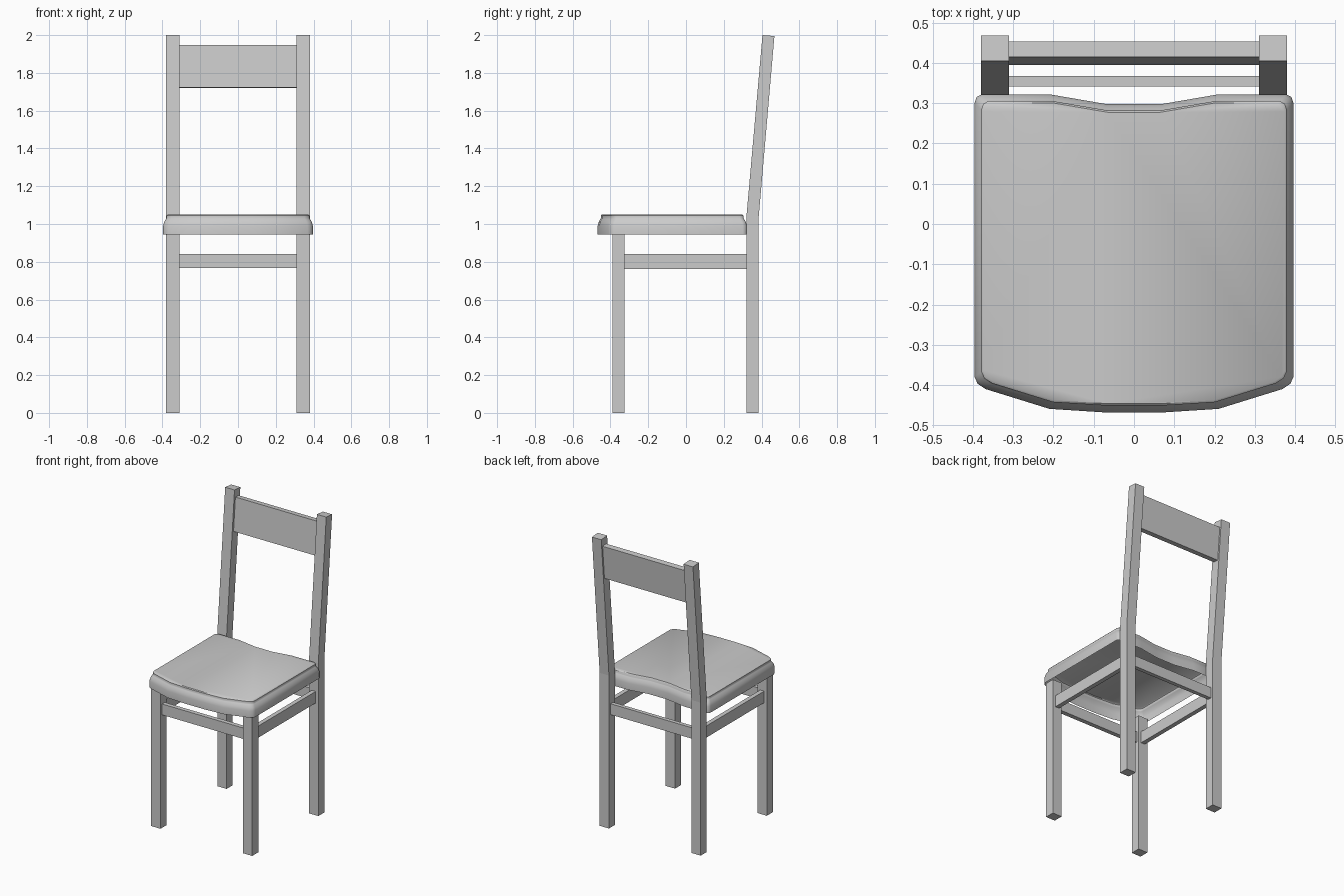
import bpy, bmesh, math

if "Cube" in bpy.data.objects:
    bpy.data.objects.remove(bpy.data.objects["Cube"])


def loft(name, rings, open_bottom=False):
    """Skin through matching rings of points, capped at the ends."""
    bm = bmesh.new()
    vs = [[bm.verts.new(p) for p in r] for r in rings]
    n = len(vs[0])
    for a, b in zip(vs, vs[1:]):
        for i in range(n):
            j = (i + 1) % n
            bm.faces.new((a[i], a[j], b[j], b[i]))
    if not open_bottom:
        bm.faces.new(vs[0][::-1])
    bm.faces.new(vs[-1])
    bmesh.ops.recalc_face_normals(bm, faces=bm.faces)
    me = bpy.data.meshes.new(name)
    bm.to_mesh(me)
    bm.free()
    ob = bpy.data.objects.new(name, me)
    bpy.context.collection.objects.link(ob)
    return ob


def side_profile(name, yz, x0, x1):
    """Side outline (y, z) extruded along x."""
    return loft(name, [[(x, y, z) for y, z in yz] for x in (x0, x1)])


def box(name, x0, x1, y0, y1, z0, z1):
    return side_profile(name, [(y0, z0), (y1, z0), (y1, z1), (y0, z1)], x0, x1)


# Legs and side stretchers, left and right
back_profile = [(0.32, 0), (0.385, 0), (0.385, 1.04),
                (0.468, 1.995), (0.405, 2.0), (0.32, 1.04)]
for side, s in (("left", -1), ("right", 1)):
    box("front_leg_" + side, s * 0.31, s * 0.38, -0.39, -0.325, 0, 0.95)
    side_profile("back_leg_" + side, back_profile, s * 0.31, s * 0.38)
    box("side_stretcher_" + side, s * 0.33, s * 0.36, -0.325, 0.32, 0.763, 0.842)

# Front and back stretchers
box("front_stretcher", -0.31, 0.31, -0.373, -0.343, 0.768, 0.842)
box("back_stretcher", -0.31, 0.31, 0.341, 0.368, 0.768, 0.842)

# Leaning backrest board
side_profile("backrest", [(0.395, 1.722), (0.433, 1.719),
                          (0.453, 1.945), (0.415, 1.948)], -0.31, 0.31)

# Seat: hollow rounded base with a slightly inset pad on top
half = [(0.07, -0.468), (0.21, -0.459), (0.368, -0.41), (0.388, -0.397),
        (0.396, -0.38), (0.396, 0.30), (0.391, 0.315), (0.378, 0.322),
        (0.21, 0.322), (0.07, 0.298)]
outline = half + [(-x, y) for x, y in reversed(half)]
section = [(0, 0.945), (0, 0.99), (0.005, 1.01), (0.015, 1.027),
           (0.017, 1.03), (0.017, 1.044), (0.022, 1.049)]
mid = -0.0725
rings = [[(x * (1 - d / 0.396), mid + (y - mid) * (1 - d / 0.396), z)
          for x, y in outline] for d, z in section]
seat = loft("seat", rings, open_bottom=True)
bpy.context.view_layer.objects.active = seat
seat.select_set(True)
bpy.ops.object.shade_smooth_by_angle(angle=math.radians(44))
